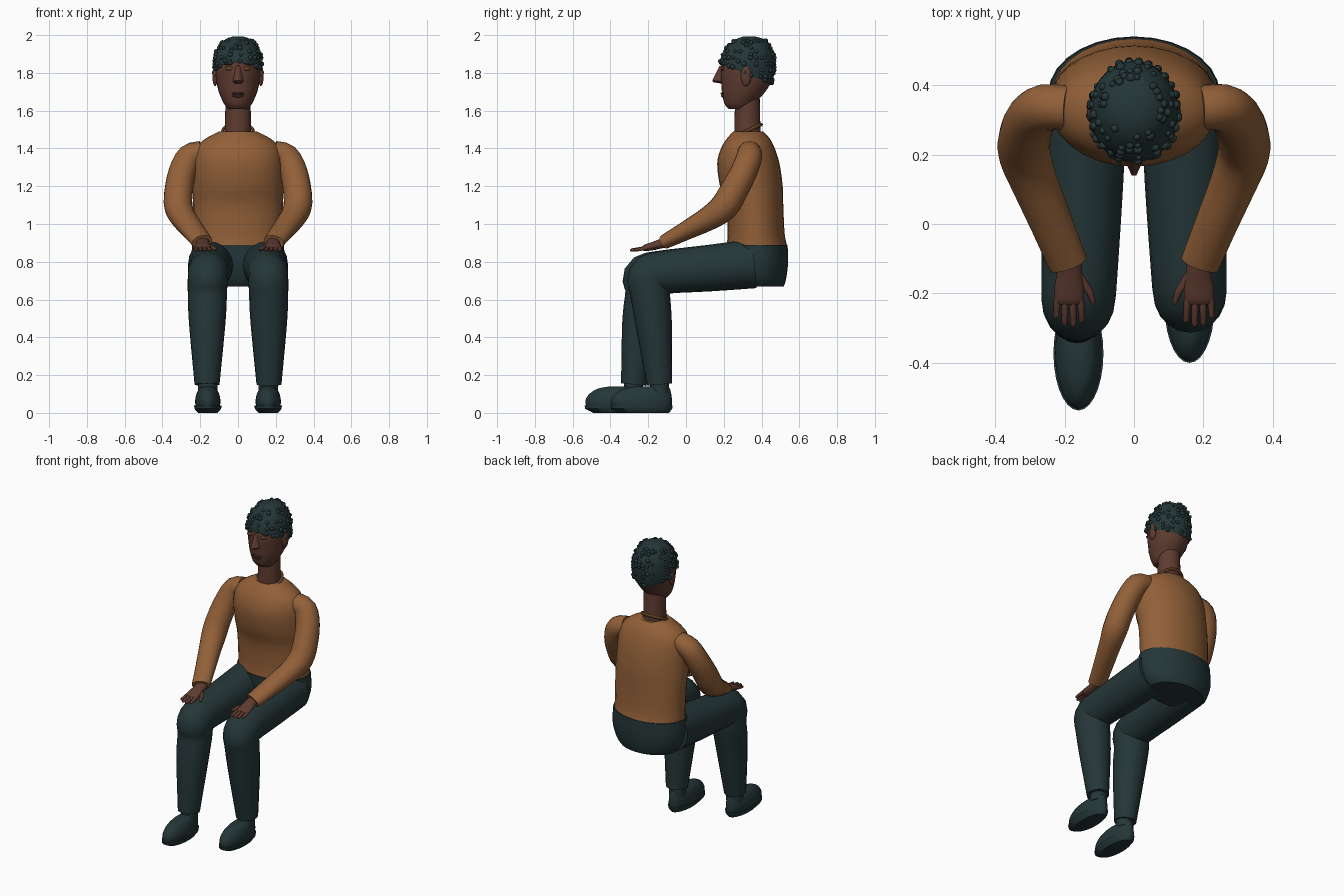
import bpy, bmesh, math, random
from mathutils import Vector, Matrix

if "Cube" in bpy.data.objects:
    bpy.data.objects.remove(bpy.data.objects["Cube"])

random.seed(4)
N = 28


def material(name, rgb):
    m = bpy.data.materials.new(name)
    m.diffuse_color = (*rgb, 1)
    m.use_nodes = True
    m.node_tree.nodes["Principled BSDF"].inputs["Base Color"].default_value = m.diffuse_color
    return m


DARK = material("dark teal", (0.018, 0.037, 0.039))
SWEATER = material("sweater brown", (0.29, 0.118, 0.04))
SKIN = material("skin brown", (0.115, 0.045, 0.03))
LIP = material("lip brown", (0.05, 0.026, 0.024))
EYE = material("eye brown", (0.12, 0.05, 0.02))


def finish(name, bm, mat, angle=40):
    bmesh.ops.recalc_face_normals(bm, faces=bm.faces)
    me = bpy.data.meshes.new(name)
    bm.to_mesh(me)
    bm.free()
    me.materials.append(mat)
    for p in me.polygons:
        p.use_smooth = True
    me.set_sharp_from_angle(angle=math.radians(angle))
    ob = bpy.data.objects.new(name, me)
    bpy.context.collection.objects.link(ob)
    return ob


def refine(rows, k=3):
    """Catmull-Rom interpolation between rows of numbers."""
    out = []
    for i in range(len(rows) - 1):
        p = [rows[max(0, i - 1)], rows[i], rows[i + 1], rows[min(len(rows) - 1, i + 2)]]
        for j in range(k):
            t = j / k
            out.append([0.5 * (2 * b + (c - a) * t + (2 * a - 5 * b + 4 * c - d) * t * t
                               + (3 * b - a - 3 * c + d) * t ** 3) for a, b, c, d in zip(*p)])
    return out + [list(rows[-1])]


def skin(rings):
    bm = bmesh.new()
    vs = [[bm.verts.new(c) for c in r] for r in rings]
    n = len(rings[0])
    for a, b in zip(vs, vs[1:]):
        for i in range(n):
            bm.faces.new((a[i], a[(i + 1) % n], b[(i + 1) % n], b[i]))
    bm.faces.new(vs[0])
    bm.faces.new(vs[-1])
    return bm


def stack(rows, x=0.0, k=3, grow=0.0):
    """Horizontal ellipses from rows of (z, front y, back y, half width)."""
    rings = []
    for z, y0, y1, hw in (refine(rows, k) if k > 1 else rows):
        cy, ry = (y0 + y1) / 2, (y1 - y0) / 2 + grow
        rings.append([(x + (hw + grow) * math.cos(2 * math.pi * i / N),
                       cy + ry * math.sin(2 * math.pi * i / N), z) for i in range(N)])
    return skin(rings)


def tube(rows, s=1, k=3, n=20):
    """Limb along rows of (x, y, z, side radius, thickness radius), mirrored by s."""
    rows = refine(rows, k) if k > 1 else rows
    pts = [Vector((s * r[0], r[1], r[2])) for r in rows]
    rings = []
    for i, (p, r) in enumerate(zip(pts, rows)):
        t = (pts[min(i + 1, len(pts) - 1)] - pts[max(i - 1, 0)]).normalized()
        side = Vector((1, 0, 0))
        side = (side - t * side.dot(t)).normalized()
        up = t.cross(side)
        rings.append([p + side * r[3] * math.cos(2 * math.pi * j / n)
                      + up * r[4] * math.sin(2 * math.pi * j / n) for j in range(n)])
    return skin(rings)


def ball(name, loc, rad, mat, rot=0.0):
    bm = bmesh.new()
    bmesh.ops.create_uvsphere(bm, u_segments=16, v_segments=10, radius=1)
    m = Matrix.Translation(loc) @ Matrix.Rotation(rot, 4, 'Y') @ Matrix.Diagonal((*rad, 1))
    bmesh.ops.transform(bm, matrix=m, verts=bm.verts)
    return finish(name, bm, mat)


# torso, pelvis, neck
finish("sweater_body", stack([
    (0.885, 0.215, 0.535, 0.235), (0.95, 0.22, 0.522, 0.235), (1.1, 0.212, 0.515, 0.238),
    (1.2, 0.18, 0.512, 0.24), (1.32, 0.165, 0.495, 0.238), (1.40, 0.185, 0.47, 0.222),
    (1.45, 0.215, 0.445, 0.175), (1.49, 0.25, 0.41, 0.10)]), SWEATER)
finish("trouser_seat", stack([
    (0.67, 0.26, 0.518, 0.185), (0.71, 0.235, 0.53, 0.222), (0.79, 0.215, 0.54, 0.246),
    (0.89, 0.21, 0.538, 0.243)]), DARK)
finish("neck", stack([(1.46, 0.255, 0.395, 0.07), (1.68, 0.26, 0.39, 0.066)], k=1), SKIN)

# collar ring, tilted up at the back
bm = skin_rows = bmesh.new()
ring = [[bm.verts.new(((0.08 + 0.009 * math.cos(b * math.pi / 4)) * math.cos(a * math.pi / 16),
                       (0.08 + 0.009 * math.cos(b * math.pi / 4)) * math.sin(a * math.pi / 16),
                       0.009 * math.sin(b * math.pi / 4))) for b in range(8)] for a in range(32)]
for a in range(32):
    for b in range(8):
        bm.faces.new((ring[a][b], ring[(a + 1) % 32][b],
                      ring[(a + 1) % 32][(b + 1) % 8], ring[a][(b + 1) % 8]))
bmesh.ops.transform(bm, verts=bm.verts, matrix=Matrix.Translation((0, 0.325, 1.494))
                    @ Matrix.Rotation(0.42, 4, 'X'))
finish("collar", bm, SWEATER)

# head
HEAD = [(1.61, 0.225, 0.33, 0.052), (1.63, 0.207, 0.36, 0.07), (1.66, 0.197, 0.385, 0.086),
        (1.70, 0.19, 0.42, 0.102), (1.75, 0.186, 0.45, 0.114), (1.80, 0.182, 0.46, 0.12),
        (1.85, 0.186, 0.462, 0.119), (1.90, 0.203, 0.455, 0.111), (1.95, 0.24, 0.428, 0.084),
        (1.975, 0.275, 0.4, 0.055), (1.987, 0.31, 0.36, 0.022)]
finish("head", stack(HEAD), SKIN)

# hair cap cut along a sloping hairline, with curls
bm = stack(HEAD, grow=0.008)
bmesh.ops.translate(bm, vec=(0, 0, 0.005), verts=bm.verts)
bmesh.ops.bisect_plane(bm, geom=bm.verts[:] + bm.edges[:] + bm.faces[:], clear_inner=True,
                       plane_co=(0, 0.19, 1.85), plane_no=Vector((0, 0.42, 1)).normalized())
spots = [f.calc_center_median() for f in bm.faces if f.calc_center_median().z < 1.975]
finish("hair_cap", bm, DARK)
bm = bmesh.new()
for c in random.sample(spots, min(120, len(spots))):
    bmesh.ops.create_icosphere(bm, subdivisions=2, radius=random.uniform(0.009, 0.014),
                               matrix=Matrix.Translation(c))
finish("hair_curls", bm, DARK)

# nose and lips
bm = bmesh.new()
for c in [(0.012, 0.19, 1.84), (-0.012, 0.19, 1.84), (0, 0.176, 1.835), (0.006, 0.139, 1.76),
          (-0.006, 0.139, 1.76), (0, 0.145, 1.75), (0.028, 0.185, 1.755), (-0.028, 0.185, 1.755),
          (0.02, 0.2, 1.742), (-0.02, 0.2, 1.742)]:
    bm.verts.new(c)
bmesh.ops.convex_hull(bm, input=bm.verts)
finish("nose", bm, SKIN)
ball("upper_lip", (0, 0.195, 1.69), (0.034, 0.012, 0.007), LIP)
ball("lower_lip", (0, 0.197, 1.678), (0.03, 0.011, 0.008), LIP)


def leg(side, s, knee_y, ankle_y):
    # trouser leg, bent at the knee
    finish(side + "_trouser_leg", tube([
        (0.142, 0.36, 0.79, 0.122, 0.13), (0.148, 0.12, 0.766, 0.117, 0.123),
        (0.157, knee_y + 0.07, 0.743, 0.109, 0.114), (0.16, knee_y, 0.715, 0.106, 0.118),
        (0.162, knee_y + 0.002, 0.64, 0.104, 0.106),
        (0.163, knee_y * 0.6 + ankle_y * 0.4, 0.48, 0.097, 0.097),
        (0.164, ankle_y, 0.15, 0.066, 0.067)], s), DARK)
    # sock, shoe and sole
    x, a = s * 0.16, ankle_y
    finish(side + "_sock", stack([(0.1, a - 0.05, a + 0.05, 0.052),
                                  (0.165, a - 0.05, a + 0.05, 0.052)], x, 1), DARK)
    finish(side + "_shoe", stack([
        (0.03, a - 0.25, a + 0.064, 0.064), (0.065, a - 0.256, a + 0.066, 0.067),
        (0.10, a - 0.235, a + 0.062, 0.06), (0.128, a - 0.19, a + 0.055, 0.045),
        (0.141, a - 0.12, a + 0.04, 0.025)], x), DARK)
    finish(side + "_sole", stack([
        (0.0, a - 0.215, a + 0.05, 0.052), (0.022, a - 0.257, a + 0.067, 0.071),
        (0.038, a - 0.26, a + 0.069, 0.072)], x, 1), DARK)


leg("right", 1, -0.193, -0.14)
leg("left", -1, -0.217, -0.277)

for side, s in (("right", 1), ("left", -1)):
    # sleeve from shoulder through elbow to cuff
    finish(side + "_sleeve", tube([
        (0.19, 0.335, 1.378, 0.062, 0.064), (0.255, 0.335, 1.355, 0.07, 0.068),
        (0.295, 0.305, 1.275, 0.073, 0.071), (0.315, 0.25, 1.17, 0.075, 0.074),
        (0.315, 0.2, 1.09, 0.075, 0.075), (0.287, 0.12, 1.03, 0.068, 0.064),
        (0.237, 0.0, 0.965, 0.062, 0.05), (0.19, -0.115, 0.905, 0.057, 0.038)], s), SWEATER)
    # palm, fingers, thumb
    finish(side + "_hand", tube([
        (0.19, -0.09, 0.908, 0.038, 0.028), (0.186, -0.135, 0.895, 0.036, 0.025),
        (0.186, -0.175, 0.883, 0.042, 0.022), (0.187, -0.215, 0.874, 0.042, 0.017),
        (0.187, -0.23, 0.87, 0.034, 0.01)], s), SKIN)
    for i, length in enumerate((0.072, 0.084, 0.08, 0.06)):
        o = -0.032 + 0.0215 * i
        finish(f"{side}_finger_{i + 1}", tube([
            (0.187 + o, -0.205, 0.874, 0.011, 0.011),
            (0.187 + o * 1.15, -0.212 - length * 0.9, 0.862, 0.009, 0.009),
            (0.187 + o * 1.18, -0.212 - length, 0.859, 0.004, 0.004)], s, 1, 10), SKIN)
    finish(side + "_thumb", tube([
        (0.16, -0.15, 0.885, 0.015, 0.013), (0.128, -0.195, 0.872, 0.011, 0.011),
        (0.118, -0.225, 0.865, 0.008, 0.008), (0.117, -0.232, 0.864, 0.003, 0.003)],
        s, 1, 10), SKIN)
    # ear, eye, brow
    ball(side + "_ear", (s * 0.121, 0.318, 1.785), (0.015, 0.028, 0.055), SKIN)
    ball(side + "_eye", (s * 0.045, 0.194, 1.823), (0.024, 0.009, 0.011), EYE)
    ball(side + "_brow", (s * 0.046, 0.196, 1.849), (0.028, 0.009, 0.005), DARK, s * 0.15)
